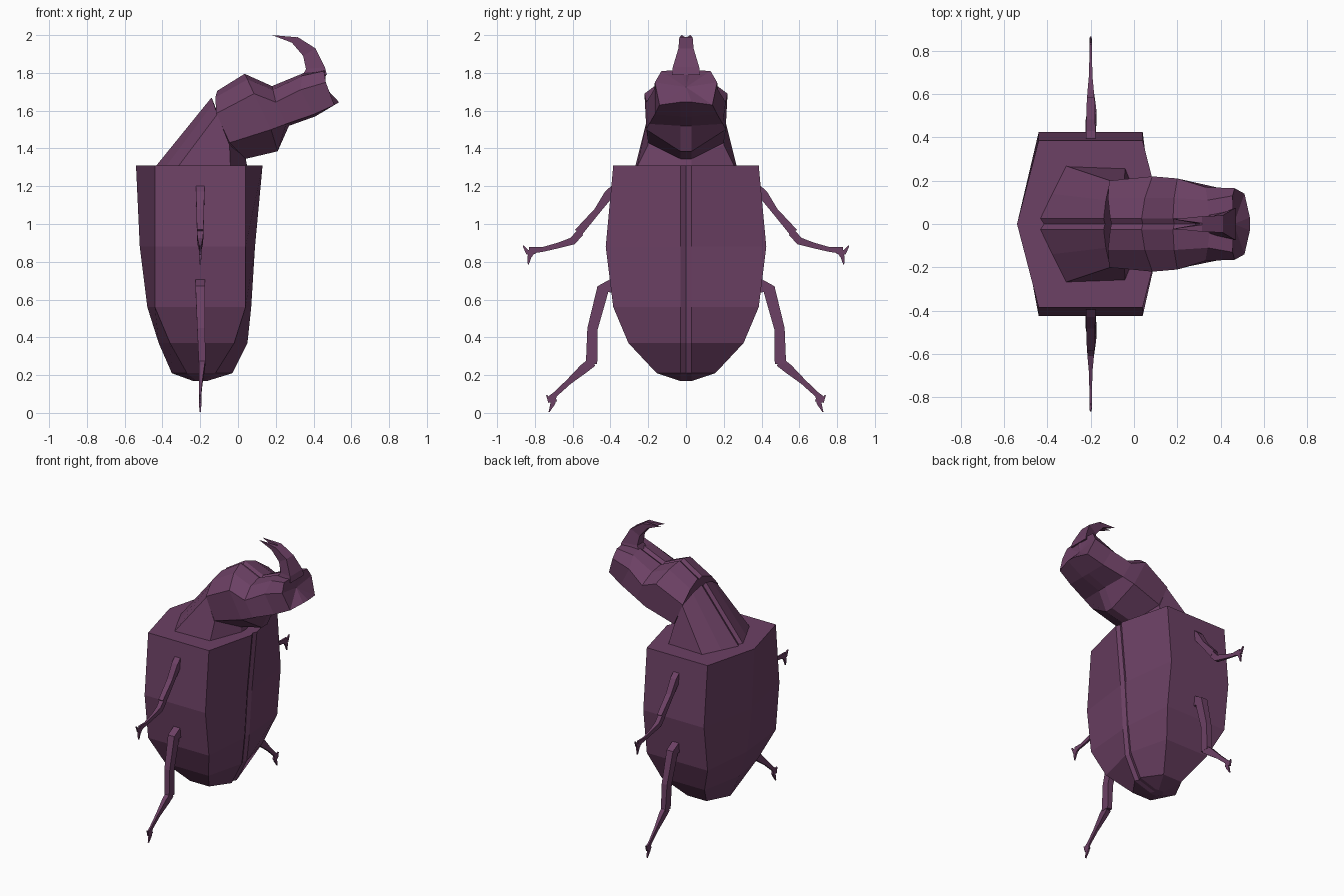
import bpy, bmesh, math
from mathutils import Vector

shell = bpy.data.materials.new("dark_plum")
shell.diffuse_color = (0.15, 0.052, 0.128, 1)


def loft(name, rings, end_point=None):
    """Skin closed rings of points; the last cap may be pulled to a point."""
    bm = bmesh.new()
    rows = [[bm.verts.new(p) for p in ring] for ring in rings]
    for a, b in zip(rows, rows[1:]):
        n = len(a)
        for i in range(n):
            j = (i + 1) % n
            bm.faces.new((a[i], a[j], b[j], b[i]))
    bm.faces.new(rows[0][::-1])
    if end_point:
        tip = bm.verts.new(end_point)
        n = len(rows[-1])
        for i in range(n):
            bm.faces.new((rows[-1][i], rows[-1][(i + 1) % n], tip))
    else:
        bm.faces.new(rows[-1])
    bmesh.ops.recalc_face_normals(bm, faces=bm.faces)
    mesh = bpy.data.meshes.new(name)
    bm.to_mesh(mesh)
    bm.free()
    mesh.materials.append(shell)
    obj = bpy.data.objects.new(name, mesh)
    bpy.context.collection.objects.link(obj)
    return obj


def mirrored(half):
    """Close a half ring (top to bottom, y >= 0) across y = 0."""
    return half + [(x, -y, z) for x, y, z in reversed(half) if y > 0]


# Abdomen: z, left ridge x, left corner x, right corner x, right ridge x, half width
body = [
    (1.31, -0.54, -0.44, 0.04, 0.13, 0.385),
    (0.88, -0.52, -0.44, 0.04, 0.09, 0.425),
    (0.56, -0.48, -0.44, 0.04, 0.07, 0.385),
    (0.37, -0.42, -0.36, -0.02, 0.05, 0.305),
    (0.21, -0.35, -0.27, -0.12, -0.03, 0.155),
    (0.17, -0.24, -0.22, -0.18, -0.16, 0.035),
]
loft("abdomen", [mirrored([(l, 0, z), (lc, w, z), (rc, w, z), (r, 0.028, z), (r - 0.014, 0, z)])
                 for z, l, lc, rc, r, w in body])

# Neck and head: each section lists (x, y, z) for top ridge, shoulder, side, lower side, belly
neck = [
    [(-0.44, 0.025, 1.30), (-0.385, 0.14, 1.30), (-0.32, 0.27, 1.30), (-0.04, 0.26, 1.30), (0.05, 0.03, 1.30)],
    [(-0.14, 0.025, 1.67), (-0.13, 0.11, 1.64), (-0.11, 0.20, 1.58), (-0.045, 0.20, 1.42), (0.04, 0.03, 1.35)],
]
head = [
    [(-0.11, 0.025, 1.705), (-0.12, 0.12, 1.67), (-0.115, 0.20, 1.585), (-0.045, 0.20, 1.43), (0.04, 0.03, 1.345)],
    [(0.035, 0.025, 1.795), (0.05, 0.12, 1.765), (0.085, 0.22, 1.69), (0.175, 0.21, 1.50), (0.21, 0.03, 1.385)],
    [(0.18, 0.025, 1.73), (0.185, 0.12, 1.71), (0.20, 0.21, 1.645), (0.255, 0.195, 1.53), (0.27, 0.03, 1.52)],
    [(0.35, 0.025, 1.80), (0.34, 0.11, 1.785), (0.33, 0.17, 1.71), (0.40, 0.165, 1.58), (0.41, 0.03, 1.57)],
    [(0.46, 0.025, 1.815), (0.455, 0.13, 1.81), (0.465, 0.165, 1.75), (0.51, 0.14, 1.63), (0.535, 0.03, 1.645)],
]


def grooved(section):
    """Add a shallow centre groove between the two top ridges."""
    x, _, z = section[0]
    return mirrored([(x + 0.006, 0, z - 0.014)] + section)


loft("neck", [grooved(s) for s in neck])
loft("head", [grooved(s) for s in head], (0.46, 0, 1.725))

# Horn stem: front edge (x, z), back edge (x, z), half widths
horn = [
    ((0.47, 1.79), (0.34, 1.785), 0.075, 0.045),
    ((0.46, 1.83), (0.36, 1.82), 0.07, 0.035),
    ((0.41, 1.93), (0.345, 1.89), 0.04, 0.03),
    ((0.315, 1.99), (0.285, 1.96), 0.035, 0.03),
]
loft("horn", [[(f[0], -w, f[1]), (f[0], w, f[1]), (b[0], v, b[1]), (b[0], -v, b[1])]
              for f, b, w, v in horn])

# Forked horn tips
for side, label in ((1, "left"), (-1, "right")):
    loft("horn_tip_" + label,
         [[(0.318, side * 0.003, 1.988), (0.318, side * 0.036, 1.988),
           (0.285, side * 0.03, 1.96), (0.285, side * 0.003, 1.96)]],
         (0.18, side * 0.022, 2.0))


def limb(name, path, side):
    """Box-section limb along (x, y, z, thickness, width) stations."""
    pts = [Vector((0, p[1], p[2])) for p in path]
    rings = []
    for i, (x, y, z, t, w) in enumerate(path):
        d = (pts[min(i + 1, len(pts) - 1)] - pts[max(i - 1, 0)]).normalized()
        n = Vector((0, -d.z, d.y)) * t / 2
        rings.append([(x + sx * w / 2, side * (y + sn * n.y), z + sn * n.z)
                      for sx, sn in ((-1, -1), (1, -1), (1, 1), (-1, 1))])
    loft(name, rings)


upper_leg = [(-0.2, 0.36, 1.20, 0.05, 0.045), (-0.2, 0.41, 1.155, 0.05, 0.045),
             (-0.2, 0.47, 1.07, 0.034, 0.04), (-0.2, 0.57, 0.955, 0.045, 0.035)]
upper_foot = [(-0.2, 0.56, 0.955, 0.04, 0.034), (-0.2, 0.60, 0.91, 0.04, 0.03),
              (-0.2, 0.67, 0.888, 0.03, 0.018), (-0.2, 0.76, 0.865, 0.025, 0.012),
              (-0.2, 0.83, 0.86, 0.035, 0.012)]
upper_claws = [
    [(-0.2, 0.80, 0.857, 0.03, 0.012), (-0.2, 0.84, 0.85, 0.025, 0.012), (-0.2, 0.862, 0.885, 0.006, 0.008)],
    [(-0.2, 0.81, 0.86, 0.03, 0.012), (-0.2, 0.83, 0.825, 0.022, 0.012), (-0.2, 0.835, 0.785, 0.005, 0.008)],
]
lower_leg = [(-0.2, 0.37, 0.675, 0.09, 0.05), (-0.2, 0.44, 0.655, 0.065, 0.05),
             (-0.195, 0.495, 0.445, 0.055, 0.042), (-0.19, 0.50, 0.26, 0.06, 0.035)]
lower_foot = [(-0.19, 0.495, 0.27, 0.05, 0.034), (-0.192, 0.54, 0.235, 0.05, 0.03),
              (-0.197, 0.62, 0.165, 0.03, 0.018), (-0.2, 0.69, 0.10, 0.026, 0.012),
              (-0.2, 0.72, 0.07, 0.04, 0.012)]
lower_claws = [
    [(-0.2, 0.69, 0.08, 0.04, 0.012), (-0.2, 0.725, 0.065, 0.025, 0.012), (-0.2, 0.738, 0.095, 0.006, 0.008)],
    [(-0.2, 0.70, 0.09, 0.03, 0.012), (-0.2, 0.705, 0.05, 0.025, 0.012), (-0.2, 0.725, 0.005, 0.005, 0.008)],
]

# Both pairs of legs
for side, label in ((1, "left"), (-1, "right")):
    for level, leg, foot, claws in (("upper", upper_leg, upper_foot, upper_claws),
                                    ("lower", lower_leg, lower_foot, lower_claws)):
        limb(f"{level}_leg_{label}", leg, side)
        limb(f"{level}_foot_{label}", foot, side)
        for i, claw in enumerate(claws):
            limb(f"{level}_claw_{label}_{i + 1}", claw, side)
